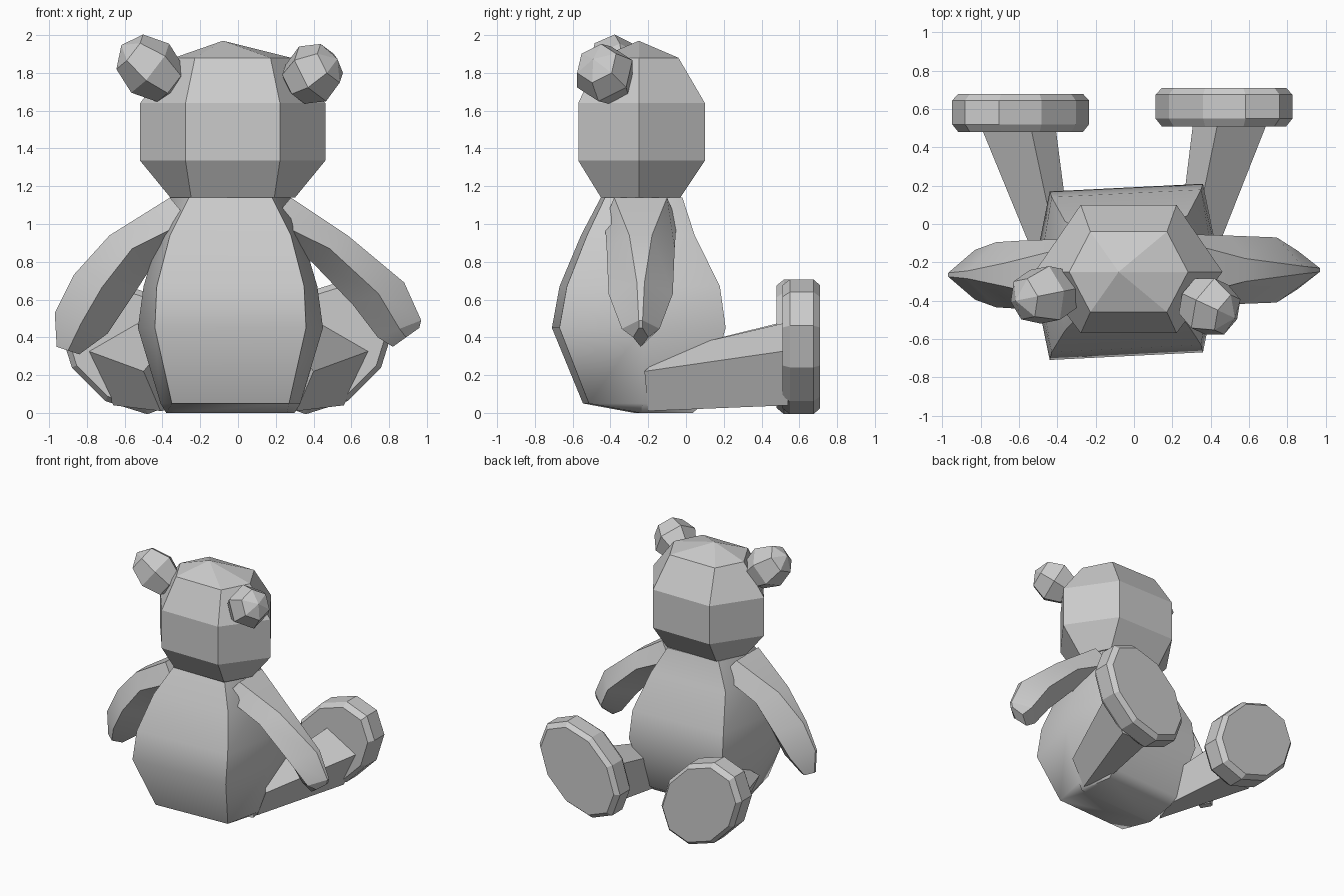
import bpy, bmesh, math
from mathutils import Vector

cube = bpy.data.objects.get("Cube")
if cube:
    bpy.data.objects.remove(cube, do_unlink=True)

CX, CY = -0.04, -0.25  # centre line of the sitting figure

grey = bpy.data.materials.new("plain grey")
grey.use_nodes = True
grey.diffuse_color = (0.6, 0.6, 0.6, 1)
grey.node_tree.nodes["Principled BSDF"].inputs["Base Color"].default_value = (0.6, 0.6, 0.6, 1)


def finish(bm, name, angle=None):
    """Turn a bmesh into a named grey object."""
    bmesh.ops.recalc_face_normals(bm, faces=bm.faces)
    mesh = bpy.data.meshes.new(name)
    bm.to_mesh(mesh)
    bm.free()
    mesh.materials.append(grey)
    obj = bpy.data.objects.new(name, mesh)
    bpy.context.collection.objects.link(obj)
    if angle:
        bpy.ops.object.select_all(action='DESELECT')
        obj.select_set(True)
        bpy.context.view_layer.objects.active = obj
        bpy.ops.object.shade_smooth_by_angle(angle=math.radians(angle))


def loft(name, rings, apex=None, angle=None):
    """Skin a list of equal-length point rings, with capped ends or a tip."""
    bm = bmesh.new()
    loops = [[bm.verts.new(p) for p in ring] for ring in rings]
    n = len(loops[0])
    for low, high in zip(loops, loops[1:]):
        for i in range(n):
            j = (i + 1) % n
            bm.faces.new((low[i], low[j], high[j], high[i]))
    bm.faces.new(loops[0])
    if apex:
        tip = bm.verts.new(apex)
        for i in range(n):
            bm.faces.new((loops[-1][i], loops[-1][(i + 1) % n], tip))
    else:
        bm.faces.new(loops[-1])
    finish(bm, name, angle)


def hexagon(z, corner, side, back, front, cx=CX, yaw=0.0):
    """Six-sided level ring with points at the left and right."""
    flat = ((side, CY), (corner, front), (-corner, front),
            (-side, CY), (-corner, back), (corner, back))
    return [(cx + x, y + yaw * x, z) for x, y in flat]


# Body, turned slightly to one side
loft("body", [hexagon(*ring, yaw=0.05) for ring in (
    (0.0, 0.30, 0.34, -0.26, 0.02),
    (0.05, 0.31, 0.37, -0.53, 0.08),
    (0.45, 0.40, 0.49, -0.69, 0.19),
    (0.67, 0.39, 0.46, -0.65, 0.16),
    (0.94, 0.32, 0.38, -0.54, 0.03),
    (1.14, 0.22, 0.32, -0.44, -0.03),
)], angle=40)

# Head
loft("head", [hexagon(*ring, cx=-0.028) for ring in (
    (1.14, 0.22, 0.33, -0.45, -0.03),
    (1.335, 0.25, 0.49, -0.57, 0.10),
    (1.64, 0.25, 0.49, -0.57, 0.10),
    (1.88, 0.20, 0.31, -0.46, -0.04),
)], apex=(-0.08, CY, 1.97))


# Arms: outer ridge (x, z), inner ridge (x, z), half depth, ridge half width
def arm(name, side, y, sections):
    rings = []
    for ox, oz, ix, iz, depth, ridge in sections:
        mx, mz = (ox + ix) / 2, (oz + iz) / 2
        rings.append([(CX + side * ox, y - ridge, oz), (CX + side * ox, y + ridge, oz),
                      (CX + side * mx, y + depth, mz), (CX + side * ix, y, iz),
                      (CX + side * mx, y - depth, mz)])
    loft(name, rings, angle=28)


arm("right_arm", -1, -0.265, [
    (0.32, 1.14, 0.12, 0.90, 0.19, 0.14), (0.64, 0.94, 0.40, 0.80, 0.18, 0.06),
    (0.83, 0.73, 0.53, 0.60, 0.17, 0.02), (0.93, 0.53, 0.65, 0.42, 0.13, 0.01),
    (0.92, 0.35, 0.80, 0.31, 0.05, 0.01)])
arm("left_arm", 1, -0.24, [
    (0.32, 1.14, 0.12, 0.90, 0.19, 0.14), (0.62, 0.94, 0.43, 0.80, 0.18, 0.06),
    (0.92, 0.69, 0.65, 0.57, 0.17, 0.02), (1.01, 0.49, 0.78, 0.40, 0.10, 0.01),
    (1.00, 0.45, 0.86, 0.35, 0.04, 0.01)])


# Legs and tilted oval feet
def leg(name, side, foot_y):
    hip = [(0.45, -0.22, 0.22), (0.36, -0.10, 0.33), (0.30, 0.05, 0.28),
           (0.29, 0.00, 0.02), (0.36, -0.20, 0.01)]
    ankle = [(0.75, 0.33), (0.49, 0.48), (0.36, 0.36), (0.37, 0.05), (0.61, 0.04)]
    loft(name, [[(-0.05 + side * x, y, z) for x, y, z in hip],
                [(-0.05 + side * x, foot_y + 0.03, z) for x, z in ankle]])


def foot(name, side, x, y):
    rings = []
    for dy, scale in ((0, 0.91), (0.04, 1), (0.165, 1), (0.2, 0.91)):
        ring = []
        for k in range(10):
            a = math.radians(36 * k)
            u, v = 0.41 * scale * math.cos(a), 0.295 * scale * math.sin(a)
            ring.append((x + side * (u - v) * math.sqrt(0.5), y + dy,
                         0.35 + (u + v) * math.sqrt(0.5)))
        rings.append(ring)
    loft(name, rings, angle=20)


for label, side, x, y in (("right", -1, -0.592, 0.48), ("left", 1, 0.47, 0.51)):
    leg(label + "_leg", side, y)
    foot(label + "_foot", side, x, y)


# Ears: faceted balls pointing away from the head
def ear(name, centre, axis, length):
    bm = bmesh.new()
    bmesh.ops.create_uvsphere(bm, u_segments=6, v_segments=4, radius=0.165)
    turn = Vector(axis).to_track_quat('Z', 'Y')
    for v in bm.verts:
        v.co.z *= length
        v.co = turn @ v.co + Vector(centre)
    finish(bm, name)


ear("right_ear", (-0.465, -0.37, 1.825), (-0.75, -0.15, 0.6), 1.2)
ear("left_ear", (0.395, -0.43, 1.795), (0.75, -0.35, 0.45), 1.0)
